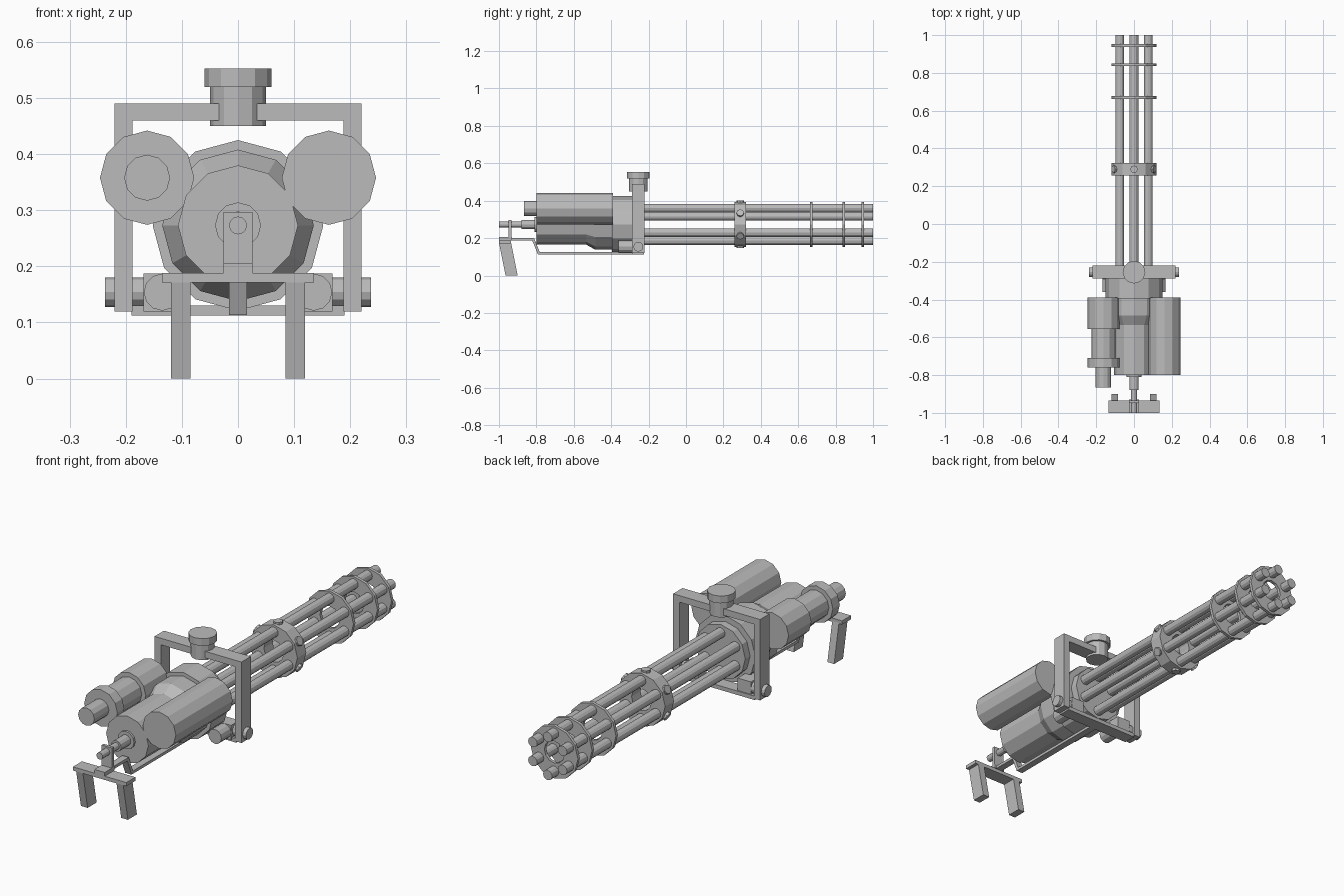
import bpy
import bmesh
from math import sin, cos, pi
from mathutils import Matrix, Vector

if "Cube" in bpy.data.objects:
    bpy.data.objects.remove(bpy.data.objects["Cube"], do_unlink=True)

metal = bpy.data.materials.new("grey metal")
metal.use_nodes = True
GREY = (0.5, 0.5, 0.5, 1)
metal.diffuse_color = GREY
metal.node_tree.nodes["Principled BSDF"].inputs["Base Color"].default_value = GREY

AXIS = 0.273          # height of the barrel axis
FRAME_Y = -0.255      # centre of the carrying frame


def finish(name, bm):
    bmesh.ops.recalc_face_normals(bm, faces=bm.faces)
    mesh = bpy.data.meshes.new(name)
    bm.to_mesh(mesh)
    bm.free()
    mesh.materials.append(metal)
    obj = bpy.data.objects.new(name, mesh)
    bpy.context.collection.objects.link(obj)
    return obj


def turned(name, origin, profile, direction=(0, 1, 0), sides=12, hollow=False):
    """Turn (distance, radius) points about a direction through origin."""
    bm = bmesh.new()
    turn = Vector((0, 0, 1)).rotation_difference(Vector(direction)).to_matrix()
    rings = []
    for dist, rad in profile:
        angles = [2 * pi * i / sides for i in range(sides)]
        rings.append([bm.verts.new(Vector(origin) + turn @ Vector(
            (rad * cos(a), rad * sin(a), dist))) for a in angles])
    pairs = list(zip(rings, rings[1:]))
    if hollow:
        pairs.append((rings[-1], rings[0]))
    else:
        bm.faces.new(rings[0])
        bm.faces.new(rings[-1])
    for a, b in pairs:
        for i in range(sides):
            j = (i + 1) % sides
            bm.faces.new((a[i], a[j], b[j], b[i]))
    return finish(name, bm)


def box(name, x, y, z, lean=0):
    """Box from ranges; lean shifts its bottom along y."""
    bm = bmesh.new()
    bmesh.ops.create_cube(bm, size=1)
    for v in bm.verts:
        low = v.co.z < 0
        v.co = Vector([r[0] if c < 0 else r[1] for c, r in zip(v.co, (x, y, z))])
        if low:
            v.co.y += lean
    return finish(name, bm)


def extruded(name, outline, to_world, depth):
    """Flat outline given thickness along the remaining direction."""
    bm = bmesh.new()
    face = bm.faces.new([bm.verts.new(to_world(a, b, -depth)) for a, b in outline])
    ext = bmesh.ops.extrude_face_region(bm, geom=[face])
    move = to_world(0, 0, depth) - to_world(0, 0, -depth)
    bmesh.ops.translate(bm, vec=move, verts=[
        v for v in ext["geom"] if isinstance(v, bmesh.types.BMVert)])
    return finish(name, bm)


# Barrels and the bolts on their collar
for i in range(6):
    a = pi / 2 + i * pi / 3
    out = Vector((cos(a), 0, sin(a)))
    spot = Vector((0, 0, AXIS)) + out * 0.087
    turned(f"barrel_{i + 1}", spot, [(-0.28, 0.023), (1, 0.023)])
    turned(f"collar_bolt_{i + 1}", Vector((0, 0.29, AXIS)) + out * 0.1,
           [(0, 0.02), (0.027, 0.02)], out, 8)

# Collar and barrel clamps
for name, y, half in (("barrel_collar", 0.29, 0.032), ("inner_clamp", 0.67, 0.007),
                      ("middle_clamp", 0.843, 0.007), ("muzzle_clamp", 0.945, 0.007)):
    turned(name, (0, y, AXIS), [(-half, 0.05), (-half, 0.12), (half, 0.12),
                                (half, 0.05)], hollow=True)

# Drive motor, housing and rear shaft
turned("motor_and_housing", (0, 0, AXIS),
       [(-0.8, 0.107), (-0.535, 0.107), (-0.485, 0.135), (-0.395, 0.135),
        (-0.395, 0.152), (-0.285, 0.152), (-0.285, 0.125), (-0.25, 0.125)])
turned("rear_shaft", (0, 0, AXIS),
       [(-1, 0.016), (-0.88, 0.016), (-0.88, 0.025), (-0.81, 0.025),
        (-0.81, 0.041), (-0.79, 0.041)])

# Side canisters
turned("left_canister", (0.162, 0, 0.358), [(-0.8, 0.084), (-0.39, 0.084)])
turned("right_canister", (-0.162, 0, 0.358),
       [(-0.865, 0.041), (-0.76, 0.041), (-0.76, 0.084), (-0.71, 0.084),
        (-0.71, 0.064), (-0.555, 0.064), (-0.555, 0.084), (-0.39, 0.084)])

# Carrying frame: an arch with a knob on top
arch = [(-0.22, 0.12), (-0.22, 0.49), (0.22, 0.49), (0.22, 0.12),
        (0.188, 0.12), (0.188, 0.46), (-0.188, 0.46), (-0.188, 0.12)]
extruded("carrying_frame", arch, lambda a, b, d: Vector((a, FRAME_Y + d, b)), 0.034)
turned("frame_knob", (0, FRAME_Y, 0),
       [(0.45, 0.05), (0.52, 0.05), (0.52, 0.06), (0.553, 0.06)], (0, 0, 1))
box("lower_crossbar", (-0.19, 0.19), (-0.285, -0.225), (0.112, 0.13))

# Paired pivots, lugs and legs
for side, s in (("left", 1), ("right", -1)):
    turned(f"{side}_pivot_bolt", (0, FRAME_Y, 0.154),
           [(0.165, 0.026), (0.237, 0.026)], (s, 0, 0))
    turned(f"{side}_mount_pin", (s * 0.135, 0, 0.154), [(-0.36, 0.033), (-0.27, 0.033)])
    box(f"{side}_mount_lug", sorted((s * 0.1, s * 0.168)), (-0.29, -0.23), (0.12, 0.187))
    box(f"{side}_leg", sorted((s * 0.085, s * 0.119)), (-1, -0.935), (0, 0.175), 0.035)

# Rear handle, its post and the bent rail below the motor
box("handle_bar", (-0.135, 0.135), (-1, -0.935), (0.171, 0.188))
box("handle_strip", (-0.026, 0.026), (-1, -0.93), (0.187, 0.205))
box("handle_post", (-0.026, 0.026), (-0.948, -0.934), (0.187, 0.297))
rail = [(-0.99, 0.187), (-0.99, 0.2), (-0.812, 0.2), (-0.782, 0.126),
        (-0.25, 0.126), (-0.25, 0.113), (-0.792, 0.113), (-0.822, 0.187)]
extruded("lower_rail", rail, lambda a, b, d: Vector((d, a, b)), 0.016)
